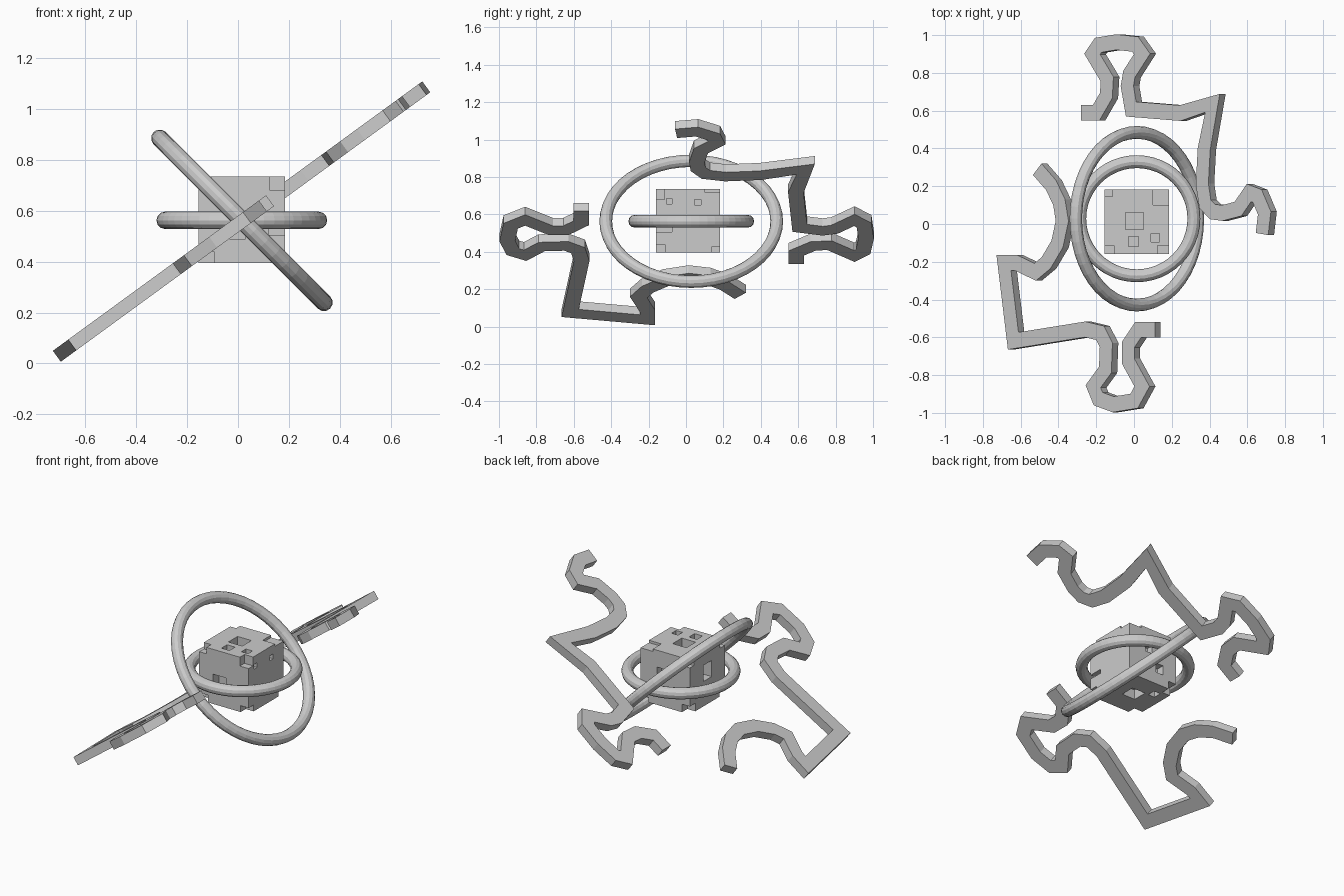
import bpy, bmesh
from math import radians, sin, cos
from mathutils import Vector, Matrix

if "Cube" in bpy.data.objects:
    bpy.data.objects.remove(bpy.data.objects["Cube"])

TILT = radians(36.1)


def mesh_object(name, bm):
    bmesh.ops.recalc_face_normals(bm, faces=bm.faces)
    me = bpy.data.meshes.new(name)
    bm.to_mesh(me)
    bm.free()
    ob = bpy.data.objects.new(name, me)
    bpy.context.collection.objects.link(ob)
    return ob


def add_box(bm, x0, x1, y0, y1, z0, z1):
    mid = Vector((x0 + x1, y0 + y1, z0 + z1)) / 2
    size = Matrix.Diagonal((x1 - x0, y1 - y0, z1 - z0, 1))
    bmesh.ops.create_cube(bm, size=1, matrix=Matrix.Translation(mid) @ size)


# Puzzle-edge strip: mitred square-section band lying in the tilted plane
def strip(name, path, width=0.082, thick=0.053):
    pts = [Vector(((x + 0.016) / cos(TILT), y)) for x, y in path]
    bm = bmesh.new()
    rings = []
    for i, p in enumerate(pts):
        a = (p - pts[max(i - 1, 0)])
        b = (pts[min(i + 1, len(pts) - 1)] - p)
        a = (a if i else b).normalized()
        b = (b if i < len(pts) - 1 else a).normalized()
        na, nb = Vector((-a.y, a.x)), Vector((-b.y, b.x))
        m = (na + nb).normalized()
        off = m * (width / 2 / max(m.dot(na), 0.6))
        rings.append([bm.verts.new((q.x, q.y, h)) for q, h in (
            (p + off, thick / 2), (p - off, thick / 2),
            (p - off, -thick / 2), (p + off, -thick / 2))])
    for r, s in zip(rings, rings[1:]):
        for k in range(4):
            n = (k + 1) % 4
            bm.faces.new((r[k], r[n], s[n], s[k]))
    bm.faces.new(rings[0])
    bm.faces.new(rings[-1])
    bm.transform(Matrix.Translation((0, 0, 0.548)) @ Matrix.Rotation(-TILT, 4, 'Y'))
    return mesh_object(name, bm)


strip("back_strip", [
    (-.28, .59), (-.20, .59), (-.148, .68), (-.143, .767), (-.222, .90),
    (-.19, .947), (-.095, .963), (.005, .952), (.042, .90), (-.026, .794),
    (-.037, .73), (-.016, .608), (.243, .587), (.415, .64), (.37, .397),
    (.36, .212), (.376, .106), (.415, .065), (.466, .058), (.55, .08),
    (.608, .165), (.652, .148), (.69, .058), (.677, -.053)])
strip("front_strip", [
    (.11, -.56), (.021, -.56), (-.032, -.64), (-.032, -.725), (.042, -.86),
    (0, -.937), (-.111, -.955), (-.19, -.926), (-.217, -.86), (-.153, -.772),
    (-.148, -.64), (-.18, -.577), (-.26, -.558), (-.64, -.619), (-.69, -.206),
    (-.624, -.206), (-.524, -.254), (-.466, -.206), (-.407, -.106),
    (-.381, .016), (-.397, .116), (-.44, .206), (-.513, .29)])

# Orbit rings
for name, major, tilt in (("level_ring", 0.302, 0), ("tilted_ring", 0.457, 45)):
    bpy.ops.mesh.primitive_torus_add(
        major_segments=48, minor_segments=12, major_radius=major, minor_radius=0.034,
        location=(0.015, 0.028, 0.563), rotation=(0, radians(tilt), 0))
    bpy.context.object.name = name

# Core cube
X0, X1, Y0, Y1, Z0, Z1 = -.155, .185, -.16, .183, .395, .735
bm = bmesh.new()
add_box(bm, X0, X1, Y0, Y1, Z0, Z1)
core = mesh_object("core_cube", bm)

# Square pits and corner notches, cut from the core
E = 0.02
bm = bmesh.new()
for box in (
    # top pits
    (-.045, .05, -.03, .06, Z1 - .06, Z1 + E),
    (-.03, .025, -.12, -.065, Z1 - .05, Z1 + E),
    (.09, .135, -.095, -.05, Z1 - .04, Z1 + E),
    # bottom pits
    (-.03, .06, -.03, .06, Z0 - E, Z0 + .06),
    (-.10, -.055, .06, .11, Z0 - E, Z0 + .04),
    # top corner notches
    (X0 - E, -.115, .145, Y1 + E, Z1 - .05, Z1 + E),
    (X0 - E, -.105, Y0 - E, -.115, Z1 - .04, Z1 + E),
    (.125, X1 + E, Y0 - E, -.115, Z1 - .055, Z1 + E),
    (.10, X1 + E, .10, Y1 + E, Z1 - .015, Z1 + E),
    # bottom corner notches
    (X0 - E, -.095, Y0 - E, -.11, Z0 - E, Z0 + .045),
    (.13, X1 + E, Y0 - E, -.11, Z0 - E, Z0 + .04),
    (.13, X1 + E, .135, Y1 + E, Z0 - E, Z0 + .03),
    (X0 - E, -.10, .13, Y1 + E, Z0 - E, Z0 + .05),
    # front pits
    (-.06, .03, Y0 - E, Y0 + .06, .49, .58),
    (.12, X1 + E, Y0 - E, -.075, .505, .53),
    # right pits
    (X1 - .04, X1 + E, -.105, -.075, .655, .685),
    (X1 - .04, X1 + E, .045, .08, .65, .68),
    # back pits
    (.02, .07, Y1 - .04, Y1 + E, .58, .63),
    (-.06, -.01, Y1 - .05, Y1 + E, .47, .53),
    # left pits
    (X0 - E, X0 + .06, -.03, .05, .55, .65),
    (X0 - E, X0 + .04, .08, .13, .47, .52),
):
    add_box(bm, *box)
cutter = mesh_object("notch_cutter", bm)
cutter.hide_render = True
mod = core.modifiers.new("notches", 'BOOLEAN')
mod.operation, mod.solver, mod.object = 'DIFFERENCE', 'EXACT', cutter
bpy.context.view_layer.objects.active = core
bpy.ops.object.modifier_apply(modifier=mod.name)
bpy.data.objects.remove(cutter)
